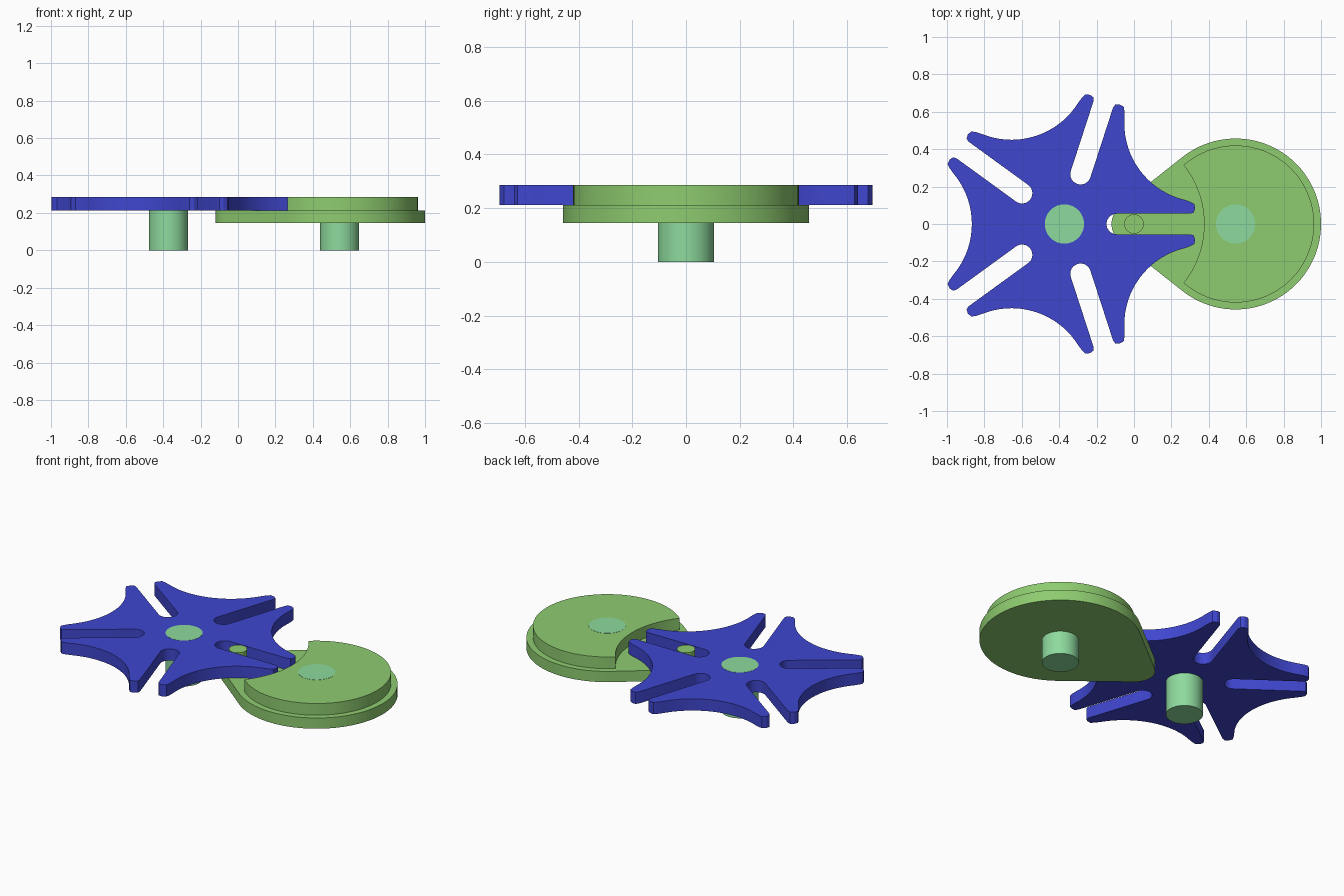
import bpy, bmesh
from math import sin, cos, pi, radians, atan2, acos, asin

if "Cube" in bpy.data.objects:
    bpy.data.objects.remove(bpy.data.objects["Cube"])

WHEEL_X, DRIVE_X = -0.372, 0.543      # the two shaft positions
DIST = DRIVE_X - WHEEL_X
Z_BASE, Z_MID, Z_TOP = 0.145, 0.212, 0.285


def material(name, rgb):
    m = bpy.data.materials.new(name)
    m.diffuse_color = (*rgb, 1)
    m.use_nodes = True
    m.node_tree.nodes["Principled BSDF"].inputs["Base Color"].default_value = m.diffuse_color
    return m


blue = material("wheel_blue", (0.05, 0.062, 0.62))
green = material("driver_green", (0.27, 0.60, 0.16))
mint = material("shaft_mint", (0.27, 0.70, 0.34))


def arc(cx, cy, r, a0, a1, n):
    return [(cx + r * cos(a0 + (a1 - a0) * i / n), cy + r * sin(a0 + (a1 - a0) * i / n))
            for i in range(n + 1)]


def plate(name, pts, z0, z1, mat):
    """Extrude a closed outline (counter-clockwise) from z0 to z1."""
    bm = bmesh.new()
    low = [bm.verts.new((x, y, z0)) for x, y in pts]
    top = [bm.verts.new((x, y, z1)) for x, y in pts]
    bm.faces.new(top)
    bm.faces.new(low[::-1])
    for i in range(len(pts)):
        j = (i + 1) % len(pts)
        bm.faces.new((low[i], low[j], top[j], top[i]))
    bmesh.ops.recalc_face_normals(bm, faces=bm.faces)
    me = bpy.data.meshes.new(name)
    bm.to_mesh(me)
    bm.free()
    me.shade_smooth()
    me.set_sharp_from_angle(angle=radians(25))
    me.materials.append(mat)
    ob = bpy.data.objects.new(name, me)
    bpy.context.collection.objects.link(ob)
    return ob


def disc(name, x, r, z0, z1, mat, n=64):
    return plate(name, arc(x, 0, r, 0, 2 * pi, n)[:-1], z0, z1, mat)


# Slotted wheel: one slot, two finger tips and one stop arc, repeated five times
tip = [(0.673, 0.055), (0.692, 0.062), (0.699, 0.083), (0.694, 0.108), (0.671, 0.1195)]
mid = radians(36)
sx, sy = DIST * cos(mid), DIST * sin(mid)
start = atan2(tip[-1][1] - sy, tip[-1][0] - sx) + 2 * pi
end = 2 * (pi + mid) - start
sector = [(x, -y) for x, y in reversed(tip)]
sector += arc(0.28, 0, 0.055, -pi / 2, -3 * pi / 2, 16)
sector += tip + arc(sx, sy, 0.42, start, end, 20)[1:-1]
outline = []
for k in range(5):
    c, s = cos(2 * mid * k), sin(2 * mid * k)
    outline += [(WHEEL_X + c * x - s * y, s * x + c * y) for x, y in sector]
plate("slotted_wheel", outline, Z_MID, Z_TOP, blue)

# Driver base: large disc tapering to a rounded nose under the pin
R, r = 0.457, 0.12
t = acos((R - r) / DRIVE_X)
base = arc(DRIVE_X, 0, R, -(pi - t), pi - t, 64) + arc(0, 0, r, pi - t, pi + t, 20)
plate("driver_base", base, Z_BASE, Z_MID, green)

# Locking disc with a crescent bite facing the wheel
LR, BR, bite_x = 0.42, 0.506, -0.131
d = DRIVE_X - bite_x
px = (d * d + BR * BR - LR * LR) / (2 * d)
py = (BR * BR - px * px) ** 0.5
a = atan2(py, px - d)
b = asin(py / BR)
lock = arc(DRIVE_X, 0, LR, -a, a, 64) + arc(bite_x, 0, BR, b, -b, 24)[1:-1]
plate("locking_disc", lock, Z_MID, Z_TOP, green)

# Drive pin and the two shafts
disc("drive_pin", 0, 0.052, Z_MID, Z_TOP, green, 32)
disc("wheel_shaft", WHEEL_X, 0.105, 0, Z_TOP + 0.001, mint)
disc("driver_shaft", DRIVE_X, 0.105, 0, Z_TOP + 0.001, mint)
